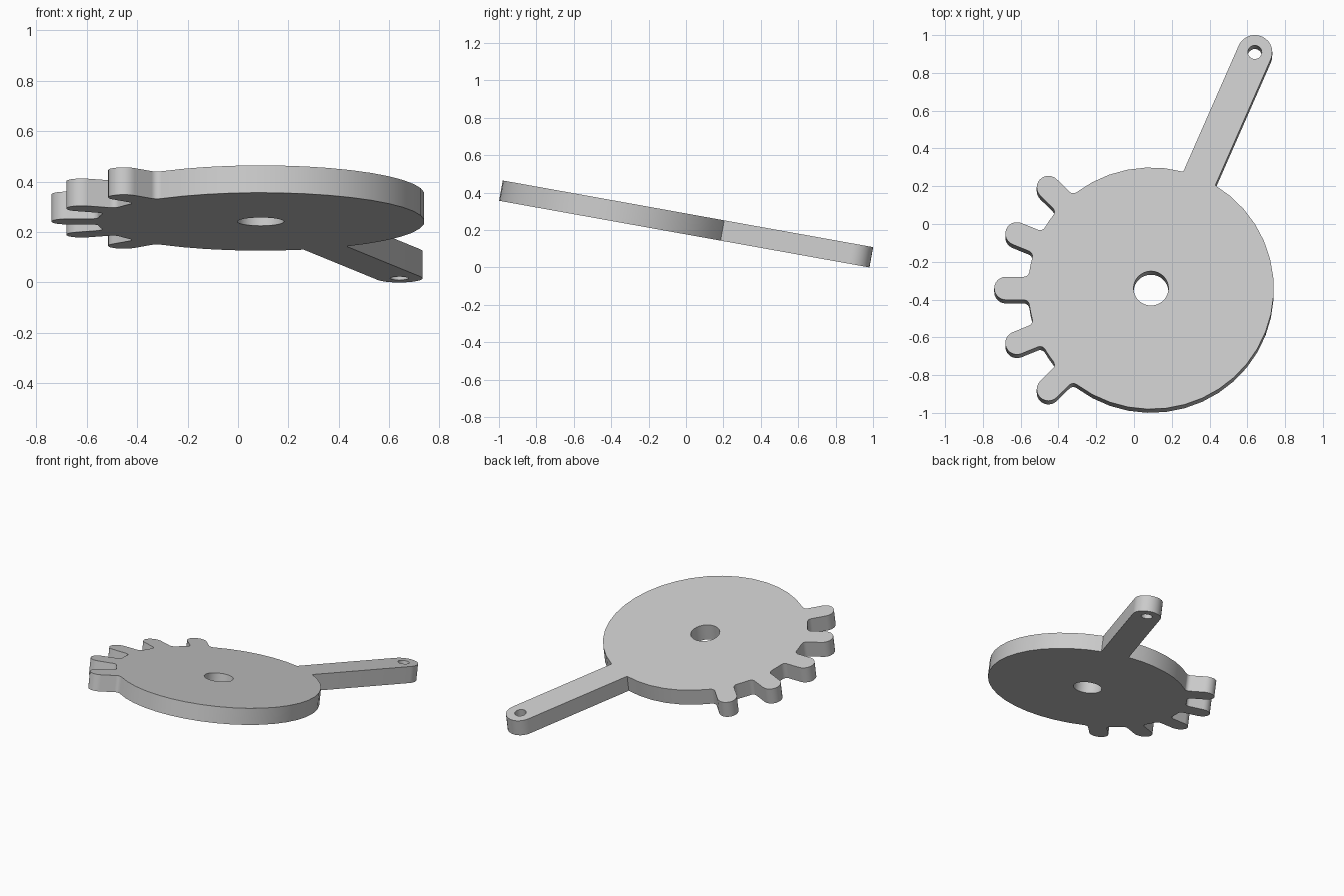
import bpy
import bmesh
from math import radians, degrees, sin, cos, asin, sqrt
from mathutils import Matrix, Vector

if "Cube" in bpy.data.objects:
    bpy.data.objects.remove(bpy.data.objects["Cube"], do_unlink=True)

DISC_R, BORE_R, THICK, TILT = 0.65, 0.0925, 0.11, 10.2
TOOTH_W, TOOTH_TIP, FILLET, PITCH = 0.062, 0.768, 0.03, 22.5
ARM_ANGLE, ARM_LEN, ARM_W, PIN_R = 66.6, 1.384, 0.0925, 0.037


def arc(cx, cy, r, start, end, steps):
    """Points along an arc, both ends included, angles in degrees."""
    angles = [radians(start + (end - start) * i / steps) for i in range(steps + 1)]
    return [Vector((cx + r * cos(a), cy + r * sin(a), 0)) for a in angles]


def turned(points, angle):
    turn = Matrix.Rotation(radians(angle), 3, "Z")
    return [turn @ p for p in points]


def rim(start, end):
    """Disc edge between two features, without its end points."""
    return arc(0, 0, DISC_R, start, end, max(2, round((end - start) / 9)))[1:-1]


# One rounded tooth pointing along +x, with filleted roots
root = degrees(asin((TOOTH_W + FILLET) / (DISC_R + FILLET)))
fx = sqrt((DISC_R + FILLET) ** 2 - (TOOTH_W + FILLET) ** 2)
fy = TOOTH_W + FILLET
tooth = (arc(fx, -fy, FILLET, 180 - root, 90, 5)
         + arc(TOOTH_TIP, 0, TOOTH_W, -90, 90, 12)
         + arc(fx, fy, FILLET, -90, root - 180, 5))

# Lever arm with a round end
arm_root = degrees(asin(ARM_W / DISC_R))
ax = DISC_R * cos(radians(arm_root))
arm = ([Vector((ax, -ARM_W, 0))]
       + arc(ARM_LEN, 0, ARM_W, -90, 90, 14)
       + [Vector((ax, ARM_W, 0))])

# Whole outline, counter-clockwise from the arm
outline = turned(arm, ARM_ANGLE)
last = ARM_ANGLE + arm_root
for i in range(-2, 3):
    angle = 180 + i * PITCH
    outline += rim(last, angle - root) + turned(tooth, angle)
    last = angle + root
outline += rim(last, 360 + ARM_ANGLE - arm_root)

# Centre bore and pin hole
bore = arc(0, 0, BORE_R, 0, 360, 32)[:-1]
pin = turned(arc(ARM_LEN, 0, PIN_R, 0, 360, 20)[:-1], ARM_ANGLE)

# Fill the flat profile and extrude it to thickness
bm = bmesh.new()
edges = []
for loop in (outline, bore, pin):
    verts = [bm.verts.new(p) for p in loop]
    edges += [bm.edges.new((v, verts[i - 1])) for i, v in enumerate(verts)]
bmesh.ops.triangle_fill(bm, edges=edges, use_beauty=True, normal=(0, 0, 1))
extruded = bmesh.ops.extrude_face_region(bm, geom=bm.faces[:], use_keep_orig=True)
top = [g for g in extruded["geom"] if isinstance(g, bmesh.types.BMVert)]
bmesh.ops.translate(bm, verts=top, vec=(0, 0, THICK))
bmesh.ops.recalc_face_normals(bm, faces=bm.faces[:])
mesh = bpy.data.meshes.new("gear_lever")
bm.to_mesh(mesh)
bm.free()

gear = bpy.data.objects.new("gear_lever", mesh)
bpy.context.collection.objects.link(gear)

# Tilted so that the arm tip rests on the ground
gear.rotation_euler.x = radians(-TILT)
gear.location = (0.09, -0.36, 0.2413)

grey = bpy.data.materials.new("light_grey")
grey.use_nodes = True
colour = (0.6, 0.6, 0.6, 1)
grey.diffuse_color = colour
grey.node_tree.nodes["Principled BSDF"].inputs["Base Color"].default_value = colour
mesh.materials.append(grey)

bpy.ops.object.select_all(action="DESELECT")
gear.select_set(True)
bpy.context.view_layer.objects.active = gear
bpy.ops.object.shade_smooth_by_angle(angle=radians(30))
